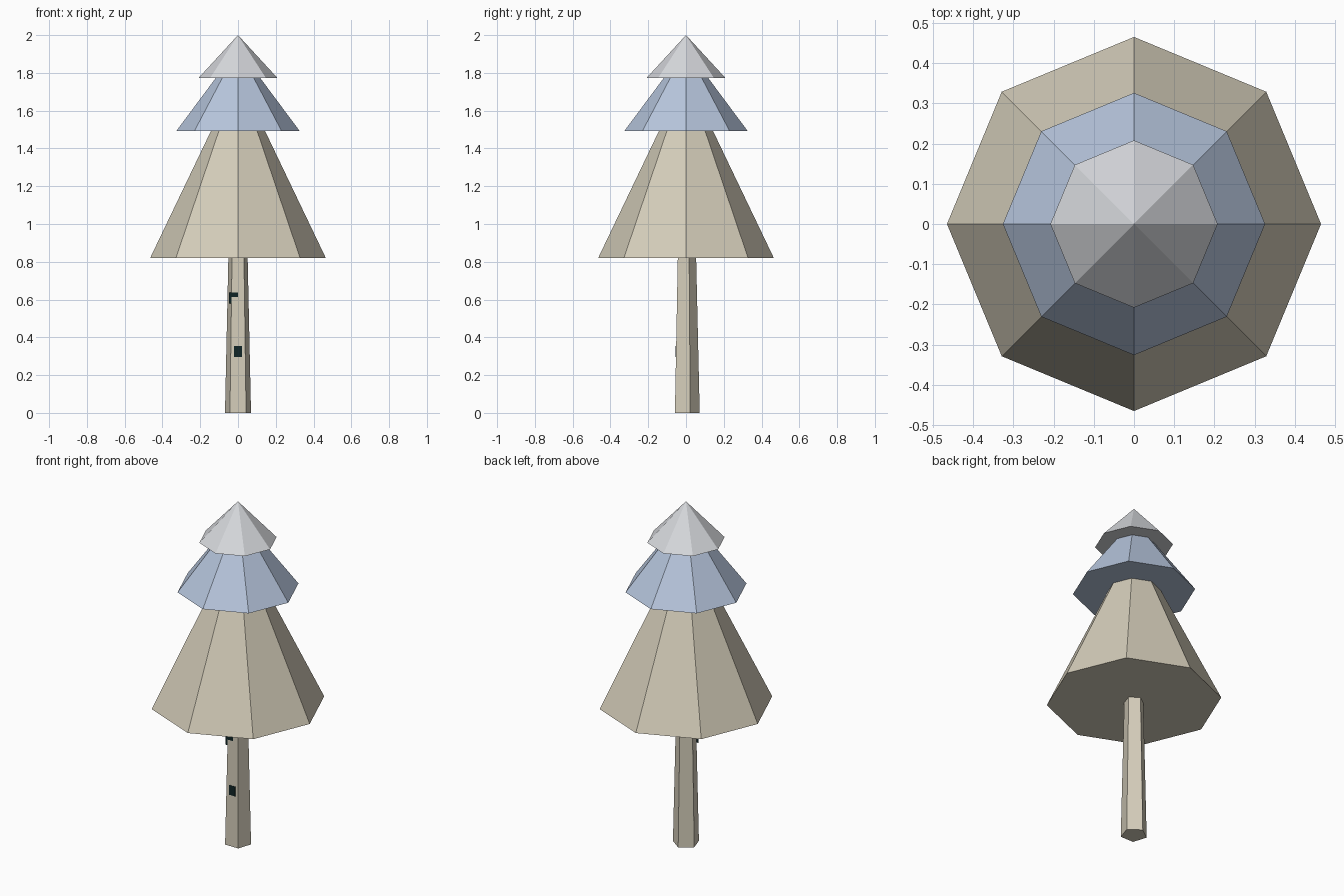
import bpy, bmesh, math

if "Cube" in bpy.data.objects:
    bpy.data.objects.remove(bpy.data.objects["Cube"])


def material(name, rgb):
    m = bpy.data.materials.new(name)
    m.diffuse_color = (*rgb, 1.0)
    m.use_nodes = True
    m.node_tree.nodes["Principled BSDF"].inputs["Base Color"].default_value = m.diffuse_color
    return m


beige = material("beige", (0.66, 0.61, 0.49))
blue = material("pale_blue", (0.468, 0.558, 0.716))
grey = material("light_grey", (0.672, 0.687, 0.716))
dark = material("dark_teal", (0.005, 0.018, 0.019))


def make_object(name, bm, mat):
    bmesh.ops.recalc_face_normals(bm, faces=bm.faces)
    mesh = bpy.data.meshes.new(name)
    bm.to_mesh(mesh)
    bm.free()
    mesh.materials.append(mat)
    obj = bpy.data.objects.new(name, mesh)
    bpy.context.collection.objects.link(obj)
    return obj


def frustum(name, sides, start_deg, z0, r0, z1, r1, mat):
    """Faceted, closed frustum; r1 = 0 gives a pointed cone."""
    bm = bmesh.new()

    def ring(z, r):
        if r == 0:
            return [bm.verts.new((0, 0, z))]
        angles = [math.radians(start_deg + 360 * i / sides) for i in range(sides)]
        return [bm.verts.new((r * math.cos(a), r * math.sin(a), z)) for a in angles]

    low, high = ring(z0, r0), ring(z1, r1)
    bm.faces.new(low)
    if r1 > 0:
        bm.faces.new(high)
    for i in range(sides):
        j = (i + 1) % sides
        if r1 > 0:
            bm.faces.new((low[i], low[j], high[j], high[i]))
        else:
            bm.faces.new((low[i], low[j], high[0]))
    return make_object(name, bm, mat)


def plate(name, x0, x1, y, z0, z1, thick=0.002):
    """Thin upright bark mark whose front surface is at y."""
    bm = bmesh.new()
    bmesh.ops.create_cube(bm, size=1)
    for v in bm.verts:
        v.co.x = x0 if v.co.x < 0 else x1
        v.co.y = y if v.co.y < 0 else y + thick
        v.co.z = z0 if v.co.z < 0 else z1
    return make_object(name, bm, dark)


# Five-sided tapering trunk, one flat side to the front
frustum("trunk", 5, 90, 0.0, 0.0725, 0.83, 0.0535, beige)

# Three eight-sided foliage tiers
frustum("lower_foliage", 8, 0, 0.82, 0.465, 1.493, 0.143, beige)
frustum("middle_foliage", 8, 0, 1.493, 0.326, 1.774, 0.117, blue)
frustum("top_foliage", 8, 0, 1.774, 0.208, 2.0, 0.0, grey)

# Dark bark marks: one on the front face, one across the front left corner
plate("lower_bark_mark", -0.021, 0.021, -0.0555, 0.297, 0.354)
plate("upper_bark_mark", -0.048, 0.0, -0.0473, 0.58, 0.637)
